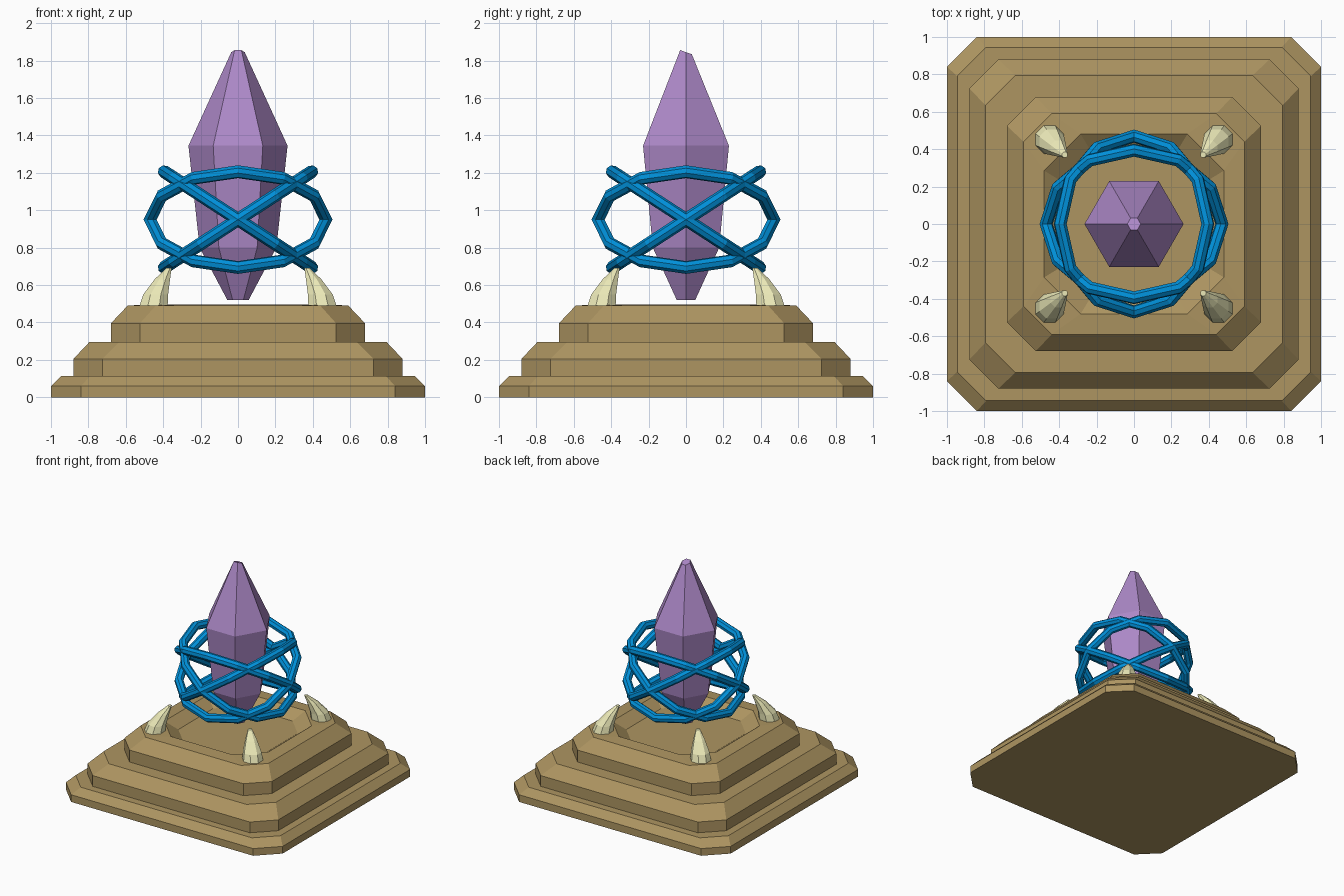
import bpy, bmesh
from math import cos, sin, radians, pi
from mathutils import Matrix

if "Cube" in bpy.data.objects:
    bpy.data.objects.remove(bpy.data.objects["Cube"])


def material(name, color):
    m = bpy.data.materials.new(name)
    m.diffuse_color = (*color, 1)
    m.use_nodes = True
    m.node_tree.nodes["Principled BSDF"].inputs["Base Color"].default_value = m.diffuse_color
    return m


GOLD = material("aged_gold", (0.42, 0.30, 0.12))
VIOLET = material("violet", (0.42, 0.25, 0.58))
BLUE = material("blue", (0.0, 0.28, 0.70))
BONE = material("pale_bone", (0.84, 0.82, 0.48))


def add_object(name, bm, mat):
    bmesh.ops.recalc_face_normals(bm, faces=bm.faces)
    me = bpy.data.meshes.new(name)
    bm.to_mesh(me)
    bm.free()
    me.materials.append(mat)
    ob = bpy.data.objects.new(name, me)
    bpy.context.collection.objects.link(ob)
    return ob


def loft(name, sections, mat, closed=False):
    """Skin a list of equal-length point loops; cap the ends unless closed."""
    bm = bmesh.new()
    loops = [[bm.verts.new(p) for p in s] for s in sections]
    pairs = list(zip(loops, loops[1:]))
    if closed:
        pairs.append((loops[-1], loops[0]))
    for a, b in pairs:
        n = len(a)
        for i in range(n):
            j = (i + 1) % n
            bm.faces.new((a[i], a[j], b[j], b[i]))
    if not closed:
        bm.faces.new(loops[0])
        bm.faces.new(loops[-1])
    return add_object(name, bm, mat)


def cut_square(h, c, z):
    """Square of half-width h with corners cut back to c."""
    return [(x, y, z) for x, y in ((h, -c), (h, c), (c, h), (-c, h),
                                   (-h, c), (-h, -c), (-c, -h), (c, -h))]


def circle(r, z, n, cx=0, cy=0, turn=0.0, slant=0.0):
    pts = []
    for i in range(n):
        a = 2 * pi * i / n + turn
        y = r * sin(a)
        pts.append((cx + r * cos(a), cy + y, z + slant * y))
    return pts


# Stepped plinth with bevelled tiers and a shallow sunken top
loft("stepped_plinth", [cut_square(*s) for s in (
    (1.0, 0.84, 0), (1.0, 0.84, 0.06), (0.945, 0.79, 0.115),
    (0.88, 0.725, 0.115), (0.88, 0.725, 0.205), (0.795, 0.635, 0.295),
    (0.68, 0.525, 0.295), (0.68, 0.525, 0.395), (0.59, 0.44, 0.49),
    (0.48, 0.285, 0.497), (0.39, 0.23, 0.43))], GOLD)

# Floating six-sided crystal with a slanted tip
loft("crystal", [
    circle(0.057, 0.52, 6), circle(0.205, 0.80, 6), circle(0.265, 1.345, 6),
    circle(0.036, 1.845, 6, slant=-0.35)], VIOLET)

# Four crossed rings around the crystal
R, r, SEG, SIDES = 0.47, 0.035, 12, 8
for axis in "XY":
    for side, ang in (("a", 33), ("b", -33)):
        tube = []
        for i in range(SEG):
            a = 2 * pi * i / SEG
            tube.append([((R + r * cos(b)) * cos(a), (R + r * cos(b)) * sin(a), r * sin(b))
                         for b in (2 * pi * k / SIDES for k in range(SIDES))])
        ring = loft(f"ring_{axis.lower()}_{side}", tube, BLUE, closed=True)
        ring.data.transform(Matrix.Translation((0, 0, 0.95)) @ Matrix.Rotation(radians(ang), 4, axis))

# Four claws at the corners leaning inward
for sx in (-1, 1):
    for sy in (-1, 1):
        loft(f"claw_{'right' if sx > 0 else 'left'}_{'back' if sy > 0 else 'front'}", [
            circle(rad, z, 8, sx * d, sy * d, pi / 8)
            for rad, z, d in ((0.082, 0.485, 0.452), (0.072, 0.55, 0.44),
                              (0.045, 0.63, 0.405), (0.016, 0.69, 0.37))], BONE)
